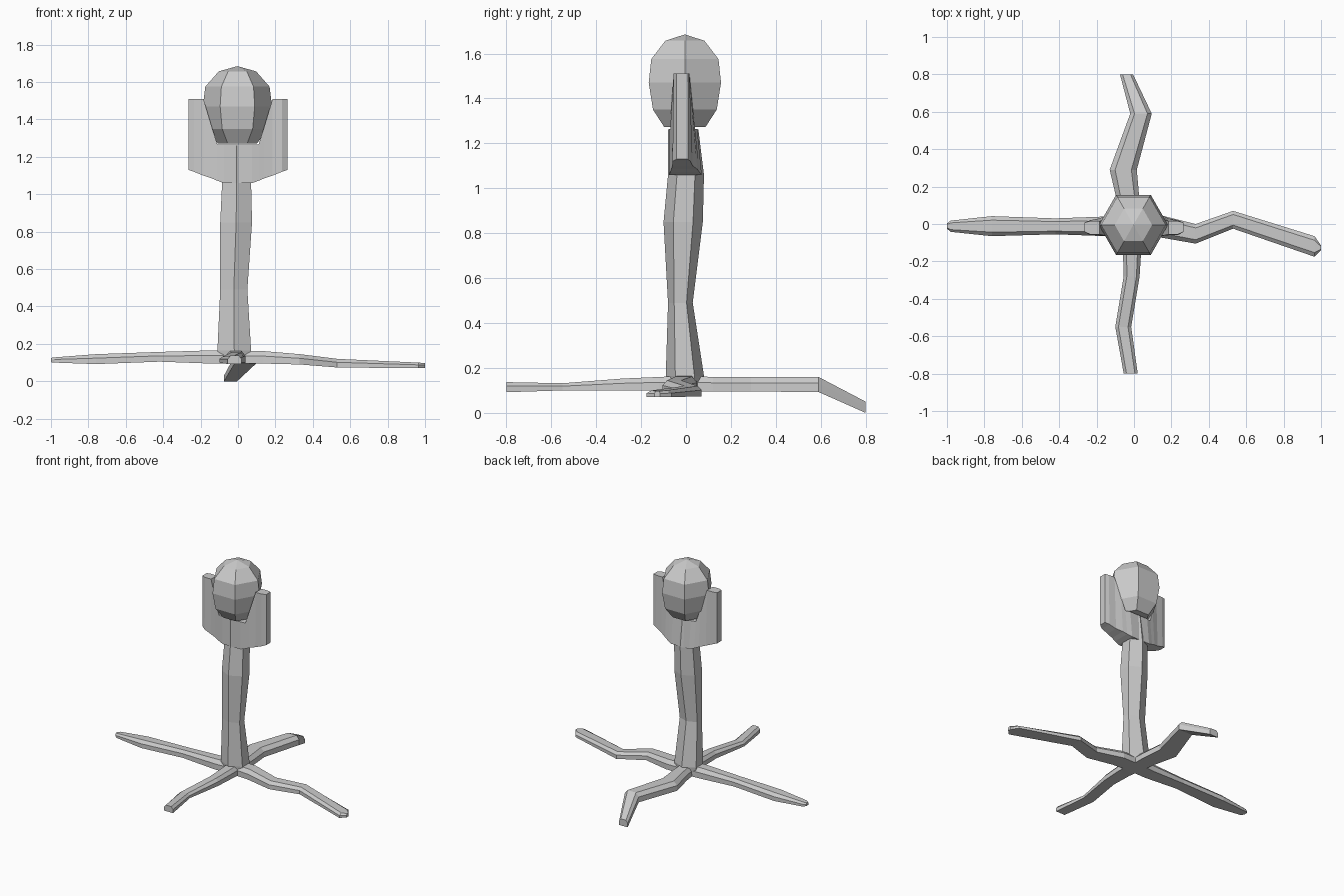
import bpy, bmesh
from math import cos, sin, pi


def loft(name, sections):
    """Skin a list of equal-sized point rings and cap both ends."""
    bm = bmesh.new()
    rings = [[bm.verts.new(p) for p in s] for s in sections]
    n = len(rings[0])
    for a, b in zip(rings, rings[1:]):
        for i in range(n):
            j = (i + 1) % n
            bm.faces.new((a[i], a[j], b[j], b[i]))
    bm.faces.new(rings[0])
    bm.faces.new(rings[-1])
    bmesh.ops.remove_doubles(bm, verts=bm.verts, dist=0.002)
    bmesh.ops.recalc_face_normals(bm, faces=bm.faces)
    me = bpy.data.meshes.new(name)
    bm.to_mesh(me)
    bm.free()
    ob = bpy.data.objects.new(name, me)
    bpy.context.collection.objects.link(ob)
    return ob


def hexagon(x0, x1, y0, y1, z, turn=0.0):
    """Six-sided ring fitted to the given x and y extents."""
    pts = [(cos(turn + i * pi / 3), sin(turn + i * pi / 3)) for i in range(6)]
    mx, my = max(p[0] for p in pts), max(p[1] for p in pts)
    return [((x0 + x1) / 2 + p[0] / mx * (x1 - x0) / 2,
             (y0 + y1) / 2 + p[1] / my * (y1 - y0) / 2, z) for p in pts]


# Trunk: waisted six-sided column with a point facing front
loft("trunk", [hexagon(*s, turn=pi / 6) for s in (
    (-0.10, 0.06, -0.08, 0.07, 0.095),
    (-0.11, 0.07, -0.09, 0.08, 0.165),
    (-0.095, 0.05, -0.08, 0.03, 0.49),
    (-0.095, 0.075, -0.10, 0.075, 0.85),
    (-0.085, 0.07, -0.08, 0.08, 1.06),
    (-0.085, 0.07, -0.08, 0.055, 1.262))])

# Cradle: columns of x, bottom z, top z, front/back y at bottom and at top
half = [(0.265, 1.13, 1.51, -0.042, 0.008, -0.042, 0.008),
        (0.235, 1.12, 1.51, -0.06, 0.02, -0.055, 0.015),
        (0.185, 1.10, 1.51, -0.06, 0.03, -0.055, 0.015),
        (0.14, 1.085, 1.36, -0.065, 0.05, -0.065, 0.03),
        (0.11, 1.072, 1.265, -0.07, 0.06, -0.07, 0.04),
        (0.075, 1.06, 1.265, -0.075, 0.07, -0.075, 0.05)]
cols = [(-c[0],) + c[1:] for c in half] + half[::-1]
loft("cradle", [[(x, a, z0), (x, b, z0), (x, d, z1), (x, c, z1)]
                for x, z0, z1, a, b, c, d in cols])

# Ball: six-sided faceted sphere resting between the arms
loft("ball", [hexagon(-r - 0.003, r - 0.003, -0.87 * r - 0.005, 0.87 * r - 0.005, z)
              for r, z in ((0.105, 1.272), (0.163, 1.35), (0.185, 1.47),
                           (0.172, 1.575), (0.1, 1.657), (0.0005, 1.685))])

# Root legs: distance along axis, side extents, bottom z, top z
legs = {
    "back_leg": ("y", [(-0.02, -0.07, 0.03, 0.095, 0.165), (0.12, -0.09, 0.03, 0.095, 0.16),
                       (0.29, -0.13, 0.015, 0.095, 0.16), (0.59, -0.02, 0.095, 0.093, 0.16),
                       (0.8, -0.075, -0.005, 0.0, 0.05)]),
    "front_leg": ("y", [(0.0, -0.07, 0.04, 0.095, 0.165), (-0.12, -0.06, 0.04, 0.1, 0.16),
                        (-0.28, -0.055, 0.03, 0.1, 0.153), (-0.55, -0.1, -0.015, 0.1, 0.132),
                        (-0.8, -0.055, 0.02, 0.092, 0.137)]),
    "left_leg": ("x", [(0.02, -0.06, 0.05, 0.095, 0.165), (-0.15, -0.065, 0.04, 0.095, 0.165),
                       (-0.42, -0.055, 0.03, 0.105, 0.157), (-0.76, -0.065, 0.042, 0.092, 0.145),
                       (-0.98, -0.042, 0.018, 0.1, 0.128), (-1.0, -0.025, 0.003, 0.102, 0.125)]),
    "right_leg": ("x", [(-0.02, -0.06, 0.05, 0.095, 0.165), (0.13, -0.07, 0.05, 0.095, 0.162),
                        (0.33, -0.105, 0.0, 0.09, 0.145), (0.53, -0.025, 0.07, 0.074, 0.12),
                        (0.965, -0.175, -0.065, 0.07, 0.1), (1.0, -0.14, -0.115, 0.07, 0.097)]),
}
for name, (axis, path) in legs.items():
    sections = []
    for s, lo, hi, z0, z1 in path:
        inset = 0.2 * (hi - lo)
        ring = [(lo, z0), (hi, z0), (hi, z0 + 0.6 * (z1 - z0)),
                (hi - inset, z1), (lo + inset, z1), (lo, z0 + 0.6 * (z1 - z0))]
        sections.append([(s, w, z) if axis == "x" else (w, s, z) for w, z in ring])
    loft(name, sections)
